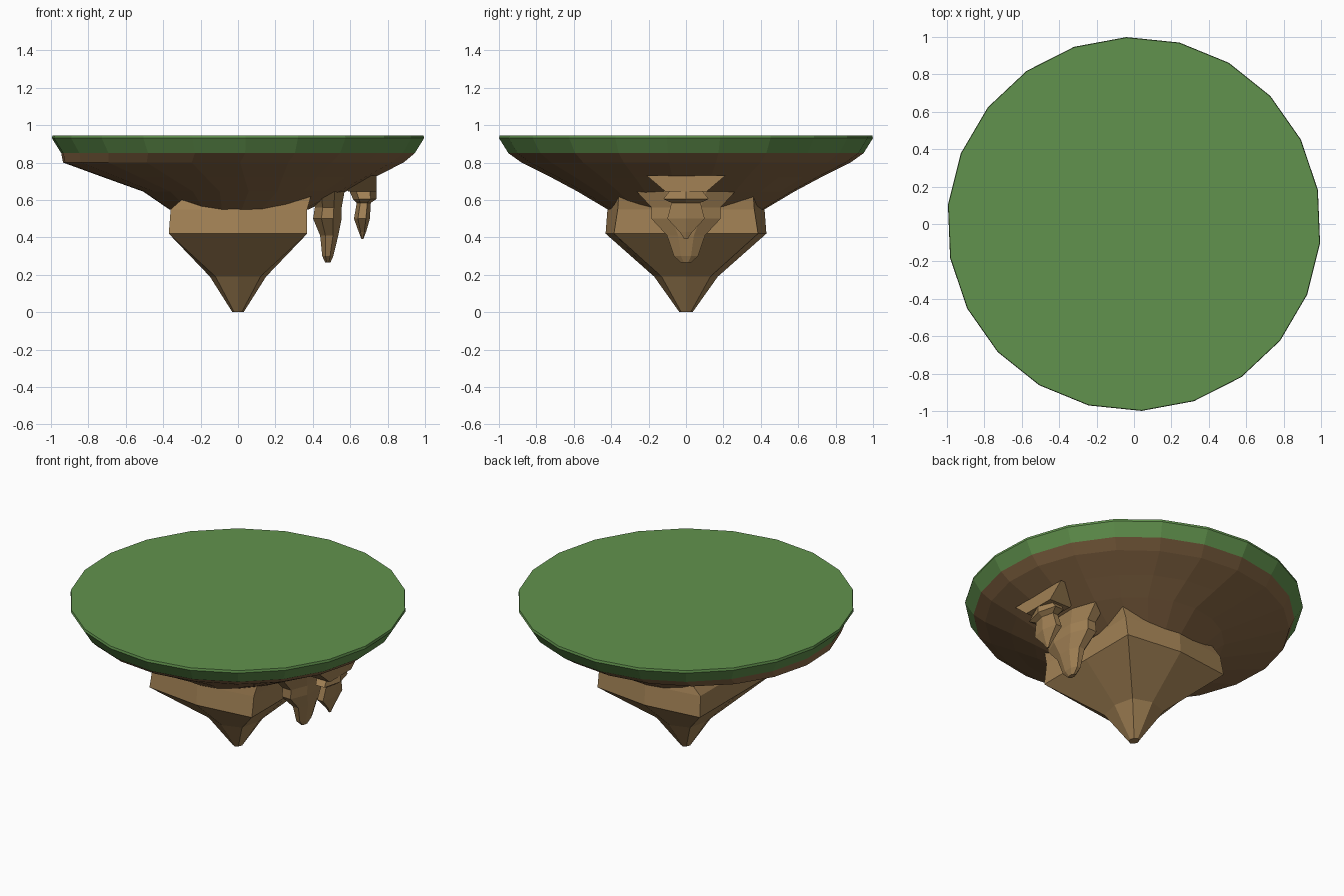
import bpy
from math import cos, sin, radians, tau

if "Cube" in bpy.data.objects:
    bpy.data.objects.remove(bpy.data.objects["Cube"])


def material(name, rgb):
    m = bpy.data.materials.new(name)
    m.diffuse_color = (*rgb, 1)
    m.use_nodes = True
    m.node_tree.nodes["Principled BSDF"].inputs["Base Color"].default_value = m.diffuse_color
    return m


GRASS = material("grass green", (0.12, 0.29, 0.075))
DIRT = material("dirt brown", (0.25, 0.14, 0.06))
ROCK = material("rock tan", (0.36, 0.22, 0.09))


def loft(name, rings, mat):
    """Closed solid through rings with equal point counts, bottom to top."""
    n = len(rings[0])
    verts = [p for r in rings for p in r]
    faces = [tuple(range(n))[::-1],
             tuple(range(len(verts) - n, len(verts)))]
    for k in range(len(rings) - 1):
        for i in range(n):
            a, b = k * n + i, k * n + (i + 1) % n
            faces.append((a, b, b + n, a + n))
    me = bpy.data.meshes.new(name)
    me.from_pydata(verts, [], faces)
    me.materials.append(mat)
    ob = bpy.data.objects.new(name, me)
    bpy.context.collection.objects.link(ob)
    return ob


def ellipse(z, x0, x1, ry, n=22, phase=10.5):
    """Ring spanning x0..x1 and -ry..ry."""
    cx, rx = (x0 + x1) / 2, (x1 - x0) / 2
    return [(cx + rx * cos(tau * i / n + radians(phase)),
             ry * sin(tau * i / n + radians(phase)), z) for i in range(n)]


def block(z, mx, my, xl, xr, cy):
    """Eight-point squarish ring: side middles mx, my and corners."""
    return [(mx, 0, z), (xr, cy, z), (0, my, z), (-xl, cy, z),
            (-mx, 0, z), (-xl, -cy, z), (0, -my, z), (xr, -cy, z)]


# Grass cap with a thin bevelled rim
loft("grass_cap", [ellipse(z, -r, r, r) for z, r in
                   [(0.85, 0.95), (0.93, 1.0), (0.945, 0.997)]], GRASS)

# Dirt bowl under the grass, fuller towards the right at the bottom
loft("dirt_bowl", [ellipse(*r) for r in [
    (0.55, -0.37, 0.38, 0.42),
    (0.645, -0.51, 0.58, 0.58),
    (0.72, -0.72, 0.73, 0.72),
    (0.80, -0.94, 0.89, 0.88),
    (0.85, -0.95, 0.95, 0.95)]], DIRT)

# Main rock point
loft("main_rock", [block(*r) for r in [
    (0.0, 0.03, 0.035, 0.02, 0.02, 0.025),
    (0.19, 0.15, 0.17, 0.12, 0.12, 0.13),
    (0.42, 0.37, 0.43, 0.37, 0.37, 0.385),
    (0.55, 0.36, 0.42, 0.36, 0.37, 0.365),
    (0.62, 0.36, 0.40, 0.28, 0.39, 0.36)]], ROCK)

# Large hanging rock on the right
loft("large_hanging_rock", [ellipse(*r, 8, 22.5) for r in [
    (0.265, 0.465, 0.495, 0.03),
    (0.30, 0.448, 0.512, 0.07),
    (0.41, 0.435, 0.54, 0.11),
    (0.50, 0.395, 0.56, 0.20),
    (0.56, 0.405, 0.56, 0.20),
    (0.66, 0.38, 0.58, 0.30)]], ROCK)

# Small hanging rock further out
loft("small_hanging_rock", [ellipse(*r, 6, 0) for r in [
    (0.39, 0.66, 0.67, 0.01),
    (0.43, 0.645, 0.685, 0.04),
    (0.50, 0.62, 0.705, 0.115),
    (0.585, 0.635, 0.71, 0.09),
    (0.605, 0.615, 0.74, 0.14),
    (0.65, 0.595, 0.74, 0.10)]], ROCK)

# Ledge joining the small rock to the bowl
loft("rock_ledge", [[(x0, -y, z), (0.74, -y, z), (0.74, y, z), (x0, y, z)]
                    for z, x0, y in [(0.645, 0.59, 0.11),
                                     (0.73, 0.55, 0.21)]], ROCK)
